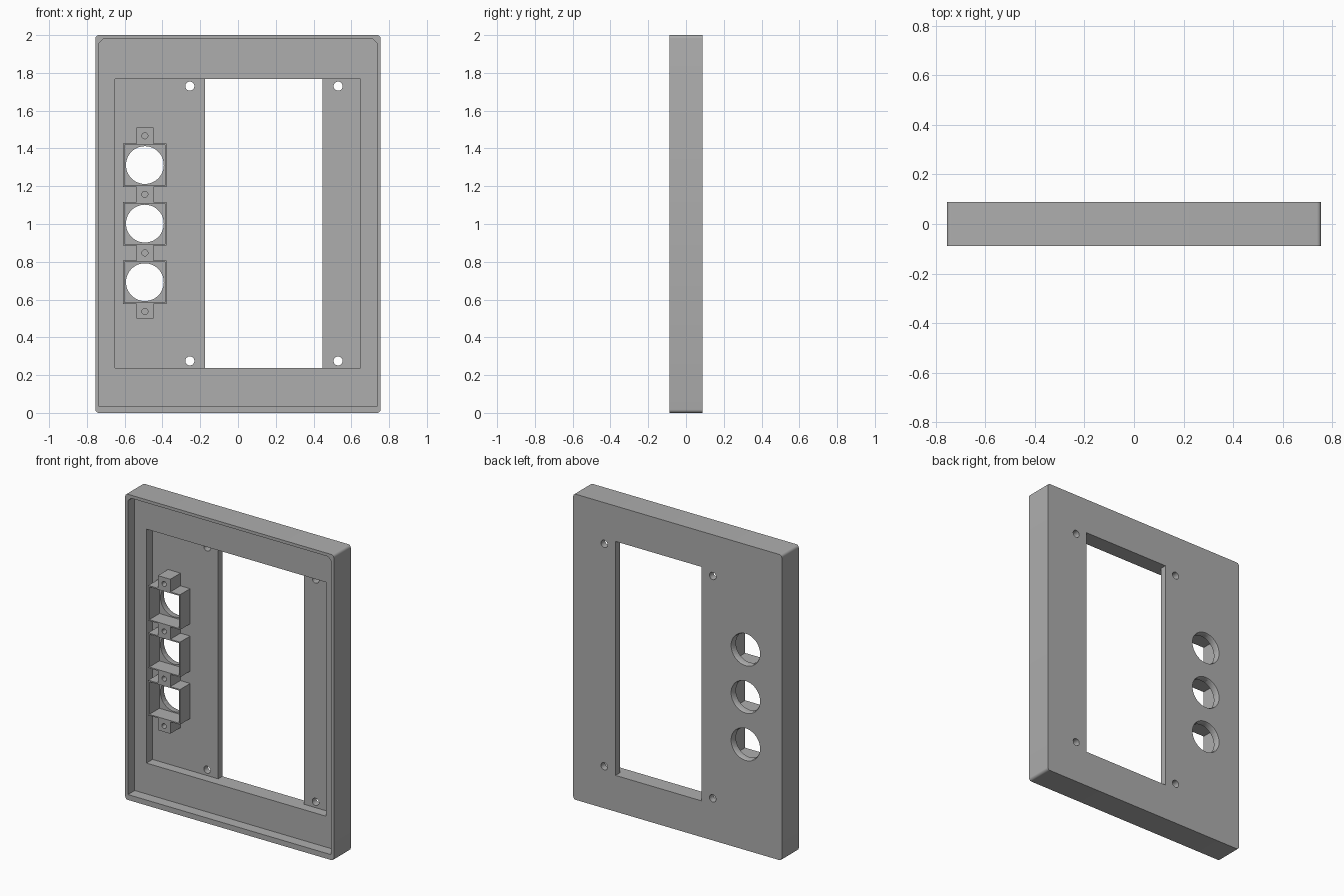
import bpy, bmesh, math

cube = bpy.data.objects.get("Cube")
if cube:
    bpy.data.objects.remove(cube, do_unlink=True)

grey = bpy.data.materials.new("grey plastic")
grey.use_nodes = True
grey.diffuse_color = (0.42, 0.42, 0.42, 1)
grey.node_tree.nodes["Principled BSDF"].inputs["Base Color"].default_value = (0.42, 0.42, 0.42, 1)

FRONT, BACK = -0.088, 0.088
STEP, FLOOR, HOUSING = -0.018, 0.045, -0.06   # depths of the recesses and housings


def loft(name, ring_a, ya, ring_b, yb):
    """Solid between two matching (x, z) outlines at two depths."""
    bm = bmesh.new()
    a = [bm.verts.new((x, ya, z)) for x, z in ring_a]
    b = [bm.verts.new((x, yb, z)) for x, z in ring_b]
    n = len(a)
    bm.faces.new(a)
    bm.faces.new(b[::-1])
    for i in range(n):
        j = (i + 1) % n
        bm.faces.new((a[j], a[i], b[i], b[j]))
    bmesh.ops.recalc_face_normals(bm, faces=bm.faces)
    mesh = bpy.data.meshes.new(name)
    bm.to_mesh(mesh)
    bm.free()
    mesh.materials.append(grey)
    ob = bpy.data.objects.new(name, mesh)
    bpy.context.collection.objects.link(ob)
    return ob


def rect(x0, x1, z0, z1):
    return [(x0, z0), (x1, z0), (x1, z1), (x0, z1)]


def circle(x, z, r, n=48):
    return [(x + r * math.cos(math.tau * i / n), z + r * math.sin(math.tau * i / n)) for i in range(n)]


def rounded(x0, x1, z0, z1, r, n=5):
    pts = []
    corners = [(x1 - r, z1 - r), (x0 + r, z1 - r), (x0 + r, z0 + r), (x1 - r, z0 + r)]
    for k, (cx, cz) in enumerate(corners):
        for i in range(n + 1):
            a = math.pi / 2 * (k + i / n)
            pts.append((cx + r * math.cos(a), cz + r * math.sin(a)))
    return pts


def prism(name, ring, y0, y1):
    return loft(name, ring, y0, ring, y1)


def cut(target, cutter):
    cutter.hide_render = True
    mod = target.modifiers.new("cut", 'BOOLEAN')
    mod.operation = 'DIFFERENCE'
    mod.solver = 'EXACT'
    mod.object = cutter
    bpy.context.view_layer.objects.active = target
    bpy.ops.object.modifier_apply(modifier=mod.name)
    bpy.data.objects.remove(cutter, do_unlink=True)


def smooth(ob):
    bpy.ops.object.select_all(action='DESELECT')
    ob.select_set(True)
    bpy.context.view_layer.objects.active = ob
    bpy.ops.object.shade_smooth_by_angle(angle=math.radians(30))


# Panel with a front lip, a stepped pocket and an open window
panel = prism("panel", rounded(-0.755, 0.755, 0, 2, 0.018), FRONT, BACK)
lip = [(-0.735, 0.035), (0.735, 0.035), (0.735, 1.958), (0.712, 1.98), (-0.712, 1.98), (-0.735, 1.958)]
cut(panel, prism("lip_cutter", lip, FRONT - 0.1, STEP))
cut(panel, prism("pocket_cutter", rect(-0.65, 0.648, 0.237, 1.768), FRONT - 0.1, FLOOR))
cut(panel, prism("window_cutter", rect(-0.175, 0.448, 0.237, 1.768), FRONT - 0.1, BACK + 0.1))

# Mounting holes
for x in (-0.255, 0.53):
    for z in (0.275, 1.73):
        cut(panel, prism("mount_cutter", circle(x, z, 0.024, 24), FRONT - 0.1, BACK + 0.1))

# Round openings with a slightly countersunk back edge, and square housings
CX, HALF, PITCH = -0.493, 0.115, 0.31
for i in range(3):
    z = 0.692 + i * PITCH
    cut(panel, prism("opening_cutter", circle(CX, z, 0.1), FRONT, BACK + 0.1))
    cut(panel, loft("countersink_cutter", circle(CX, z, 0.099), BACK - 0.012,
                    circle(CX, z, 0.111), BACK + 0.012))
    h = HALF - 0.008
    housing = prism("socket_housing", rect(CX - HALF, CX + HALF, z - HALF, z + HALF), HOUSING, FLOOR)
    cut(housing, prism("housing_cutter", rect(CX - h, CX + h, z - h, z + h), HOUSING - 0.1, FLOOR + 0.1))

# Screw posts above, between and below the housings
for i in range(4):
    z = 0.537 + i * PITCH
    low = z - (0.04 if i else 0.038)
    high = z + (0.04 if i < 3 else 0.043)
    post = prism("screw_post", rect(CX - 0.045, CX + 0.045, low, high), HOUSING, FLOOR)
    cut(post, prism("screw_cutter", circle(CX, z, 0.016, 24), HOUSING - 0.1, FLOOR - 0.02))
    smooth(post)
smooth(panel)
